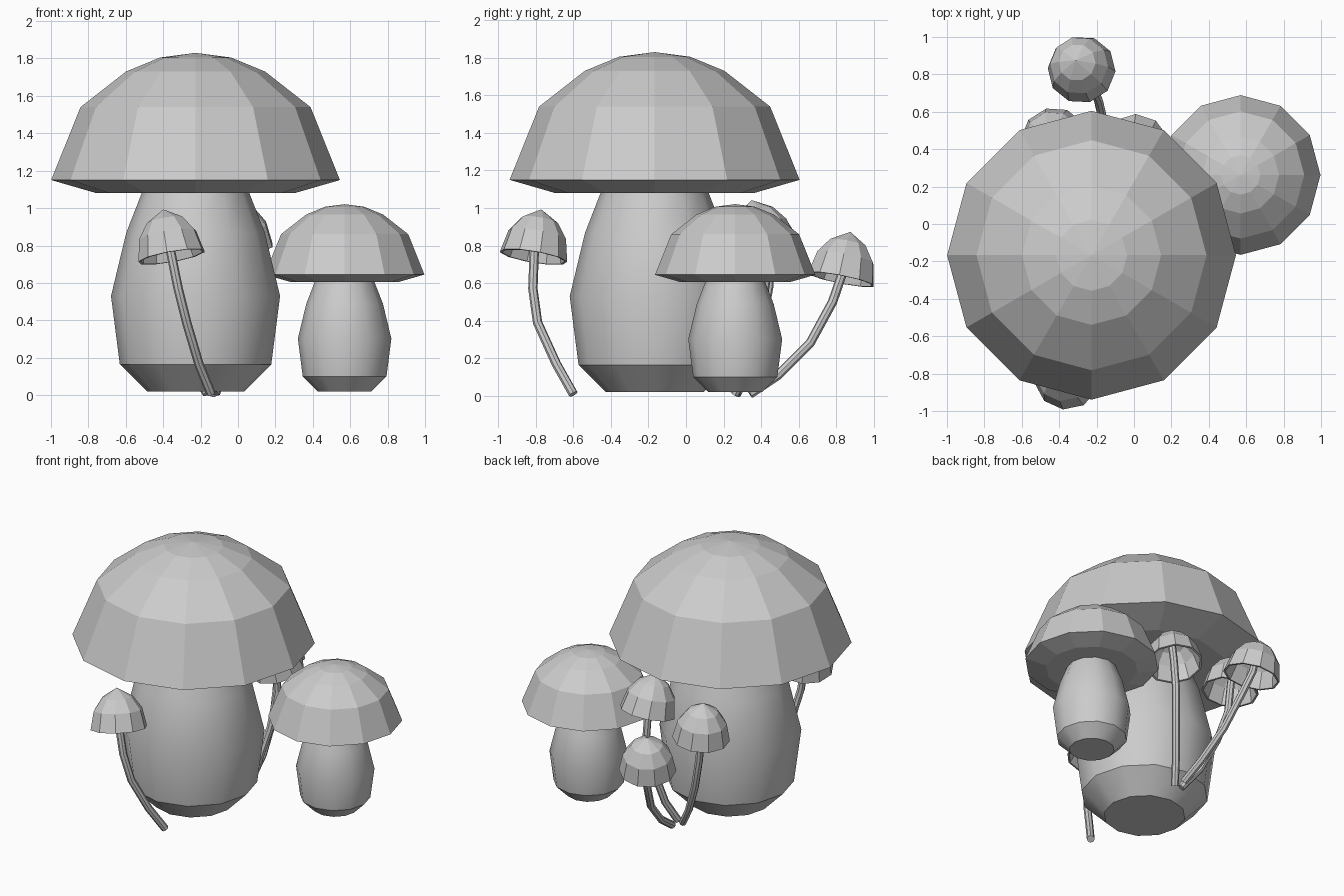
import bpy, bmesh, math
from mathutils import Vector

if "Cube" in bpy.data.objects:
    bpy.data.objects.remove(bpy.data.objects["Cube"])


def finish(name, bm, smooth=False):
    bmesh.ops.recalc_face_normals(bm, faces=bm.faces)
    me = bpy.data.meshes.new(name)
    bm.to_mesh(me)
    bm.free()
    ob = bpy.data.objects.new(name, me)
    bpy.context.collection.objects.link(ob)
    if smooth:
        bpy.ops.object.select_all(action='DESELECT')
        ob.select_set(True)
        bpy.context.view_layer.objects.active = ob
        bpy.ops.object.shade_smooth_by_angle(angle=math.radians(35))
    return ob


def bridge(bm, a, b):
    n = max(len(a), len(b))
    for i in range(n):
        j = (i + 1) % n
        quad = [a[i % len(a)], a[j % len(a)], b[j % len(b)], b[i % len(b)]]
        bm.faces.new(list(dict.fromkeys(quad)))


def lathe(name, profile, sides, smooth=False, cap_ends=False):
    """Revolve (radius, height) points round z; radius 0 makes a pole."""
    bm = bmesh.new()
    rings = []
    for r, z in profile:
        n = sides if r > 0 else 1
        rings.append([bm.verts.new((r * math.cos(math.tau * i / n),
                                    r * math.sin(math.tau * i / n), z)) for i in range(n)])
    for a, b in zip(rings, rings[1:]):
        bridge(bm, a, b)
    if cap_ends:
        bm.faces.new(rings[0])
        bm.faces.new(rings[-1])
    return finish(name, bm, smooth)


def tube(name, path, radius, sides=8):
    """Thin bent stalk along a path."""
    bm = bmesh.new()
    pts = [Vector(p) for p in path]
    rings = []
    for k, p in enumerate(pts):
        d = (pts[min(k + 1, len(pts) - 1)] - pts[max(k - 1, 0)]).normalized()
        u = Vector((0, 1, 0)).cross(d).normalized()
        v = d.cross(u)
        rings.append([bm.verts.new(p + radius * (u * math.cos(math.tau * i / sides)
                                                 + v * math.sin(math.tau * i / sides)))
                      for i in range(sides)])
    for a, b in zip(rings, rings[1:]):
        bridge(bm, a, b)
    bm.faces.new(rings[0])
    bm.faces.new(rings[-1])
    return finish(name, bm, True)


# Stout mushrooms: the small one is a scaled copy of the large one
CAP = [(0, 1.06), (0.53, 1.06), (0.772, 1.13), (0.615, 1.52), (0.372, 1.71), (0.19, 1.785), (0, 1.81)]
STEM = [(0.26, 0), (0.405, 0.145), (0.452, 0.51), (0.37, 0.85), (0.28, 1.08)]
for label, pos, s in (("large", (-0.227, -0.167, 0.02), 1.0),
                      ("small", (0.57, 0.262, 0.02), 0.553)):
    for part, prof, stem in (("cap", CAP, False), ("stem", STEM, True)):
        ob = lathe(f"{label}_{part}", prof, 12, smooth=stem, cap_ends=stem)
        ob.location = pos
        ob.scale = (s, s, s)

# Slender mushrooms: hollow pointed cap, tilted, on a bent stalk
BELL = [(0, 0.21), (0.09, 0.175), (0.143, 0.11), (0.17, 0.0),
        (0.183, 0.0), (0.157, 0.12), (0.1, 0.2), (0, 0.26)]
SLENDER = {
    "front": ((-0.355, -0.812, 0.74), (-0.4, -0.77, 0.995),
              [(-0.145, -0.6, 0.01), (-0.21, -0.69, 0.17), (-0.275, -0.79, 0.39),
               (-0.32, -0.815, 0.57)]),
    "back_low": ((-0.28, 0.825, 0.62), (-0.315, 0.88, 0.9),
                 [(-0.13, 0.34, 0.01), (-0.15, 0.49, 0.11), (-0.19, 0.66, 0.28),
                  (-0.24, 0.78, 0.5)]),
    "back_left": ((-0.425, 0.44, 0.73), (-0.45, 0.45, 0.985),
                  [(-0.165, 0.27, 0.01), (-0.26, 0.34, 0.15), (-0.35, 0.4, 0.36),
                   (-0.41, 0.44, 0.58)]),
    "back_tall": ((0.01, 0.41, 0.79), (-0.01, 0.35, 1.04),
                  [(-0.12, 0.26, 0.01), (-0.07, 0.33, 0.15), (-0.02, 0.39, 0.38),
                   (0.01, 0.425, 0.62)]),
}
for label, (rim, tip, path) in SLENDER.items():
    rim, axis = Vector(rim), Vector(tip) - Vector(rim)
    cap = lathe(f"{label}_slender_cap", BELL, 10)
    cap.location = rim
    cap.rotation_mode = 'QUATERNION'
    cap.rotation_quaternion = axis.to_track_quat('Z', 'Y')
    tube(f"{label}_slender_stalk", path + [rim + axis * 0.1, rim + axis * 0.82], 0.025)
